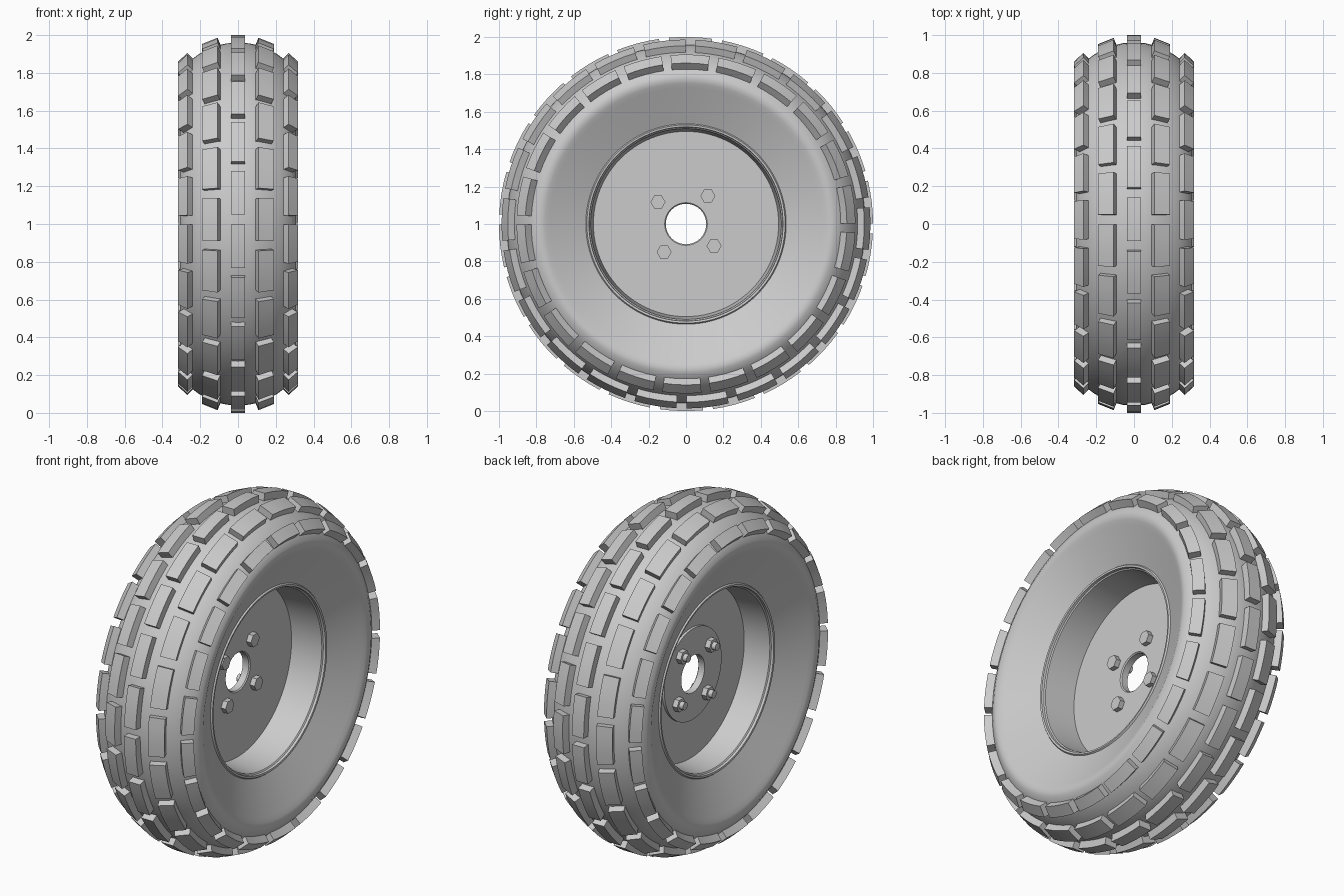
import bpy, bmesh
from math import sin, cos, radians, tau, hypot

cube = bpy.data.objects.get("Cube")
if cube:
    bpy.data.objects.remove(cube, do_unlink=True)

grey = bpy.data.materials.new("plain grey")
grey.use_nodes = True
colour = (0.6, 0.6, 0.6, 1)
grey.diffuse_color = colour
grey.node_tree.nodes["Principled BSDF"].inputs["Base Color"].default_value = colour


def finish(bm, name, angle=30):
    bmesh.ops.remove_doubles(bm, verts=bm.verts, dist=1e-5)
    bmesh.ops.recalc_face_normals(bm, faces=bm.faces)
    mesh = bpy.data.meshes.new(name)
    bm.to_mesh(mesh)
    bm.free()
    mesh.materials.append(grey)
    ob = bpy.data.objects.new(name, mesh)
    bpy.context.collection.objects.link(ob)
    bpy.ops.object.select_all(action="DESELECT")
    ob.select_set(True)
    bpy.context.view_layer.objects.active = ob
    bpy.ops.object.shade_smooth_by_angle(angle=radians(angle))
    return ob


def lathe(bm, profile, segs, cy=0, cz=1):
    """Turn a closed (x, radius) profile about an axis along x."""
    rings = []
    for j in range(segs):
        t = tau * j / segs
        rings.append([bm.verts.new((x, cy - r * cos(t), cz + r * sin(t))) for x, r in profile])
    n = len(profile)
    for j in range(segs):
        a, b = rings[j], rings[(j + 1) % segs]
        for i in range(n):
            k = (i + 1) % n
            if profile[i][1] or profile[k][1]:
                bm.faces.new((a[i], a[k], b[k], b[i]))


def disc(bm, x0, x1, radius, segs, cy=0, cz=1):
    lathe(bm, [(x0, 0), (x0, radius), (x1, radius), (x1, 0)], segs, cy, cz)


# Tyre carcass: half section mirrored, dished sidewalls
half = [(0.06, 0.957), (0.11, 0.945), (0.17, 0.921), (0.21, 0.898), (0.25, 0.868),
        (0.285, 0.83), (0.303, 0.798), (0.307, 0.775), (0.3, 0.752), (0.288, 0.728),
        (0.195, 0.53)]
bm = bmesh.new()
lathe(bm, [(-x, r) for x, r in reversed(half)] + [(0, 0.96)] + half, 110)
finish(bm, "tyre_carcass", 40)

# Tread blocks: curved boxes in staggered rows
COUNT = 22
STEP = 360 / COUNT
LENGTH = 13.3
SINK = 0.06


def tread_row(name, inner, outer, phase, side=1):
    (xa, ra), (xb, rb) = inner, outer
    size = hypot(xb - xa, rb - ra)
    dx, dr = SINK * (ra - rb) / size, SINK * (xb - xa) / size
    section = [inner, outer, (xb - dx, rb - dr), (xa - dx, ra - dr)]
    bm = bmesh.new()
    for k in range(COUNT):
        start = phase + k * STEP
        rings = []
        for j in range(5):
            t = radians(start + LENGTH * j / 4)
            rings.append([bm.verts.new((side * x, -r * cos(t), 1 + r * sin(t)))
                          for x, r in section])
        for a, b in zip(rings, rings[1:]):
            for i in range(4):
                m = (i + 1) % 4
                bm.faces.new((a[i], a[m], b[m], b[i]))
        bm.faces.new(rings[0])
        bm.faces.new(rings[-1])
    finish(bm, name)


PHASE = 2.95
tread_row("centre_tread", (-0.038, 1), (0.038, 1), PHASE)
for word, side in (("left", 1), ("right", -1)):
    tread_row(word + "_middle_tread", (0.108, 0.986), (0.19, 0.953), PHASE + STEP / 2, side)
    tread_row(word + "_shoulder_tread", (0.268, 0.906), (0.317, 0.86), PHASE, side)

# Wheel rim: barrel with rolled lips and a central web with a bore
lip = [(0.185, 0.51), (0.19, 0.517), (0.204, 0.519), (0.206, 0.53), (0.195, 0.538)]
bm = bmesh.new()
lathe(bm, [(-0.006, 0.108), (0, 0.114), (0, 0.495)] + lip
      + [(-x, r) for x, r in reversed(lip)]
      + [(-0.03, 0.495), (-0.03, 0.108)], 96)
finish(bm, "wheel_rim")

# Hub plate on the right face of the web
bm = bmesh.new()
lathe(bm, [(-0.029, 0.108), (-0.029, 0.265), (-0.045, 0.265), (-0.045, 0.108)], 64)
finish(bm, "hub_plate")

# Four bolts: hexagonal head on one side, nut and stud on the other
for k in range(4):
    t = radians(52 + 90 * k)
    place = (0.19 * cos(t), 1 + 0.19 * sin(t))
    for name, x0, x1, radius, segs in (("bolt_head", -0.01, 0.03, 0.04, 6),
                                       ("nut", -0.04, -0.075, 0.04, 6),
                                       ("stud", -0.04, -0.1, 0.022, 20)):
        bm = bmesh.new()
        disc(bm, x0, x1, radius, segs, *place)
        finish(bm, f"{name}_{k + 1}")
